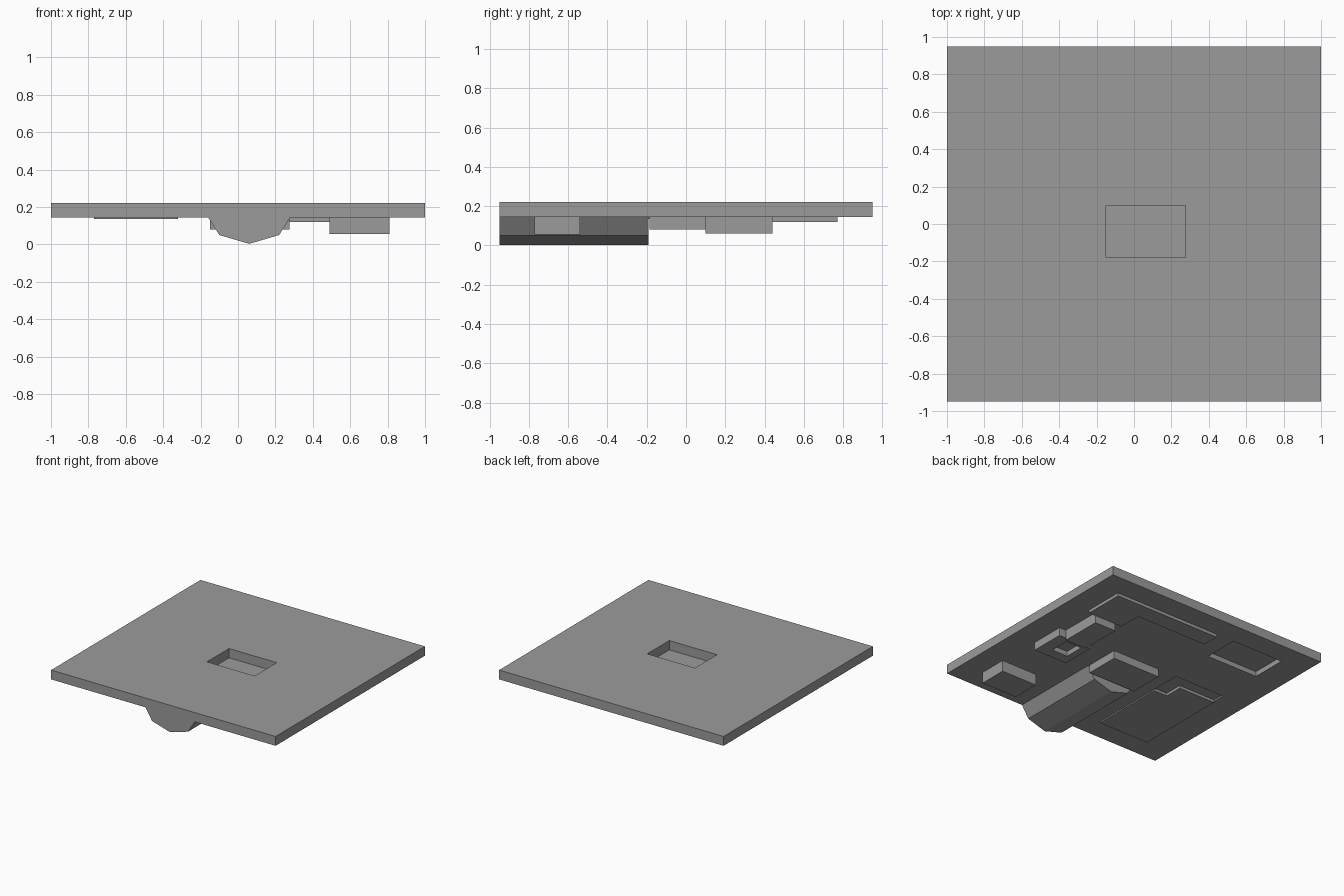
import bpy
import bmesh
from mathutils import Vector

old = bpy.data.objects.get("Cube")
if old:
    bpy.data.objects.remove(old, do_unlink=True)

grey = bpy.data.materials.new("plain grey")
grey.use_nodes = True
grey.diffuse_color = (0.33, 0.33, 0.33, 1)
grey.node_tree.nodes["Principled BSDF"].inputs["Base Color"].default_value = grey.diffuse_color

UNDER = 0.145   # underside of the slab
TOP = 0.22


def prism(name, points, direction):
    """Closed solid made by sweeping a flat outline along a direction."""
    bm = bmesh.new()
    face = bm.faces.new([bm.verts.new(p) for p in points])
    swept = bmesh.ops.extrude_face_region(bm, geom=[face], use_keep_orig=True)
    verts = [g for g in swept["geom"] if isinstance(g, bmesh.types.BMVert)]
    bmesh.ops.translate(bm, verts=verts, vec=Vector(direction))
    bmesh.ops.recalc_face_normals(bm, faces=bm.faces)
    mesh = bpy.data.meshes.new(name)
    bm.to_mesh(mesh)
    bm.free()
    mesh.materials.append(grey)
    obj = bpy.data.objects.new(name, mesh)
    bpy.context.collection.objects.link(obj)
    return obj


def plan(name, outline, low, high):
    return prism(name, [(x, y, low) for x, y in outline], (0, 0, high - low))


def block(name, x0, x1, y0, y1, low, high=UNDER):
    return plan(name, [(x0, y0), (x1, y0), (x1, y1), (x0, y1)], low, high)


def cut(target, cutter):
    """Subtract the cutter, then discard it."""
    mod = target.modifiers.new("cut", 'BOOLEAN')
    mod.operation, mod.solver, mod.object = 'DIFFERENCE', 'EXACT', cutter
    bpy.context.view_layer.objects.active = target
    bpy.ops.object.modifier_apply(modifier=mod.name)
    bpy.data.objects.remove(cutter, do_unlink=True)


# Slab with the central opening and the shallow pockets underneath
slab = block("slab", -1, 1, -0.95, 0.95, UNDER, TOP)
cut(slab, block("opening_cutter", -0.15, 0.275, -0.18, 0.10, 0.1, 0.3))
cut(slab, block("square_pocket_cutter", -0.77, -0.31, 0.48, 0.77, 0.1, 0.185))
notch = [(-0.77, 0.0), (-0.44, 0.0), (-0.44, -0.15), (-0.32, -0.15), (-0.32, 0.10), (-0.77, 0.10)]
cut(slab, plan("notch_pocket_cutter", notch, 0.1, 0.157))

# Well under the central opening
block("well", -0.15, 0.275, -0.18, 0.10, 0.08)

# Faceted trough along the front half
profile = [(-0.16, UNDER), (-0.10, 0.05), (0.06, 0.003), (0.22, 0.05), (0.28, UNDER)]
prism("front_trough", [(x, -0.95, z) for x, z in profile], (0, 0.76, 0))

# Thin plate beside the trough
plan("thin_plate", [(-0.77, -0.77), (-0.32, -0.77), (-0.32, -0.15), (-0.44, -0.15),
                    (-0.44, 0.0), (-0.77, 0.0)], 0.135, UNDER)

# Blocks along the left side
block("front_left_block", 0.49, 0.81, -0.77, -0.54, 0.055)
middle = block("middle_left_block", 0.50, 0.80, -0.185, 0.10, 0.08)
cut(middle, block("middle_pocket_cutter", 0.56, 0.70, -0.10, 0.06, 0.05, 0.12))
block("rear_left_block", 0.55, 0.74, 0.10, 0.44, 0.06)

# L-shaped raised strip at the back
plan("rear_strip", [(-0.15, 0.77), (0.80, 0.77), (0.80, 0.44), (0.49, 0.44),
                    (0.49, 0.63), (-0.15, 0.63)], 0.12, UNDER)
